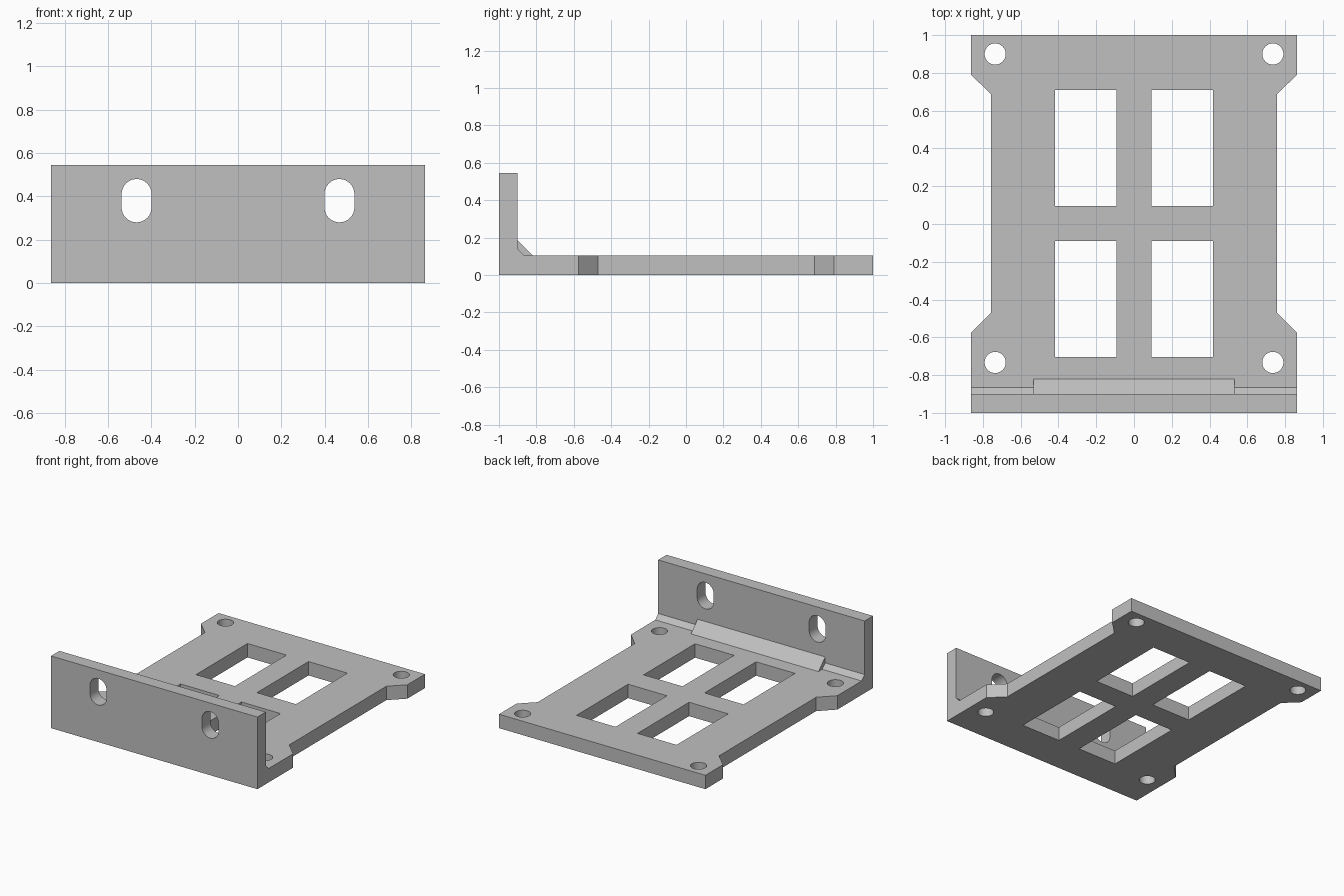
import bpy
import bmesh
import math
from mathutils import Vector

cube = bpy.data.objects.get("Cube")
if cube:
    bpy.data.objects.remove(cube, do_unlink=True)

grey = bpy.data.materials.new("plain grey")
grey.use_nodes = True
colour = (0.53, 0.53, 0.53, 1)
grey.diffuse_color = colour
grey.node_tree.nodes["Principled BSDF"].inputs["Base Color"].default_value = colour

WIDTH = 0.8625   # half width of the bracket
THICK = 0.105    # thickness of the plate

# Where each drawing plane and its extrusion direction lie in space
PLACE = {
    "x": lambda u, v, w: (w, u, v),
    "y": lambda u, v, w: (u, w, v),
    "z": lambda u, v, w: (u, v, w),
}


def add_prism(bm, points, axis, low, high):
    """Extrude a flat outline along an axis."""
    place = PLACE[axis]
    face = bm.faces.new([bm.verts.new(place(u, v, low)) for u, v in points])
    made = bmesh.ops.extrude_face_region(bm, geom=[face])["geom"]
    shift = Vector(place(0, 0, high - low))
    bmesh.ops.translate(bm, vec=shift, verts=[g for g in made if isinstance(g, bmesh.types.BMVert)])


def finish(bm, name):
    bmesh.ops.recalc_face_normals(bm, faces=bm.faces)
    mesh = bpy.data.meshes.new(name)
    bm.to_mesh(mesh)
    bm.free()
    mesh.materials.append(grey)
    obj = bpy.data.objects.new(name, mesh)
    bpy.context.collection.objects.link(obj)
    return obj


def rounded(cx, cy, radius, stretch=0, steps=32):
    """Circle, or upright slot when stretched."""
    points = []
    for half, offset in ((0, stretch), (1, -stretch)):
        for i in range(steps // 2 + 1):
            if stretch == 0 and i == steps // 2:
                continue
            a = math.pi * (half + i / (steps // 2))
            points.append((cx + radius * math.cos(a), cy + offset + radius * math.sin(a)))
    return points


def rectangle(x0, x1, y0, y1):
    return [(x0, y0), (x1, y0), (x1, y1), (x0, y1)]


# L-shaped body with a small inner fillet
bm = bmesh.new()
body = [(-1, 0), (1, 0), (1, THICK), (-0.865, THICK),
        (-0.9, 0.14), (-0.9, 0.545), (-1, 0.545)]
add_prism(bm, body, "x", -WIDTH, WIDTH)
bracket = finish(bm, "bracket_body")

# All openings, mirrored left and right
bm = bmesh.new()
for side in (-1, 1):
    notch = [(0.965, 0.89), (0.758, 0.688), (0.758, -0.47), (0.965, -0.677)]
    add_prism(bm, [(side * x, y) for x, y in notch], "z", -0.1, 0.3)
    for y0, y1 in ((-0.705, -0.09), (0.095, 0.71)):
        window = [(side * x, y) for x, y in rectangle(0.092, 0.418, y0, y1)]
        add_prism(bm, window, "z", -0.1, 0.3)
    for y in (-0.733, 0.9):
        add_prism(bm, rounded(side * 0.735, y, 0.056), "z", -0.1, 0.3)
    add_prism(bm, rounded(side * 0.468, 0.38, 0.069, 0.031), "y", -1.1, -0.8)
cutter = finish(bm, "opening_cutter")
cutter.hide_render = True
cutter.hide_viewport = True

cut = bracket.modifiers.new("openings", "BOOLEAN")
cut.operation = "DIFFERENCE"
cut.solver = "EXACT"
cut.object = cutter

# Apply the cut so the smooth shading sees the final faces
depsgraph = bpy.context.evaluated_depsgraph_get()
final = bpy.data.meshes.new_from_object(bracket.evaluated_get(depsgraph))
bracket.modifiers.clear()
bracket.data = final
bpy.data.objects.remove(cutter, do_unlink=True)

# Reinforcing wedge in the inner corner
bm = bmesh.new()
add_prism(bm, [(-0.95, 0.05), (-0.9, 0.185), (-0.82, THICK)], "x", -0.533, 0.533)
wedge = finish(bm, "corner_wedge")

bpy.ops.object.select_all(action="DESELECT")
for obj in (bracket, wedge):
    obj.select_set(True)
bpy.context.view_layer.objects.active = bracket
bpy.ops.object.shade_smooth_by_angle(angle=math.radians(25))
